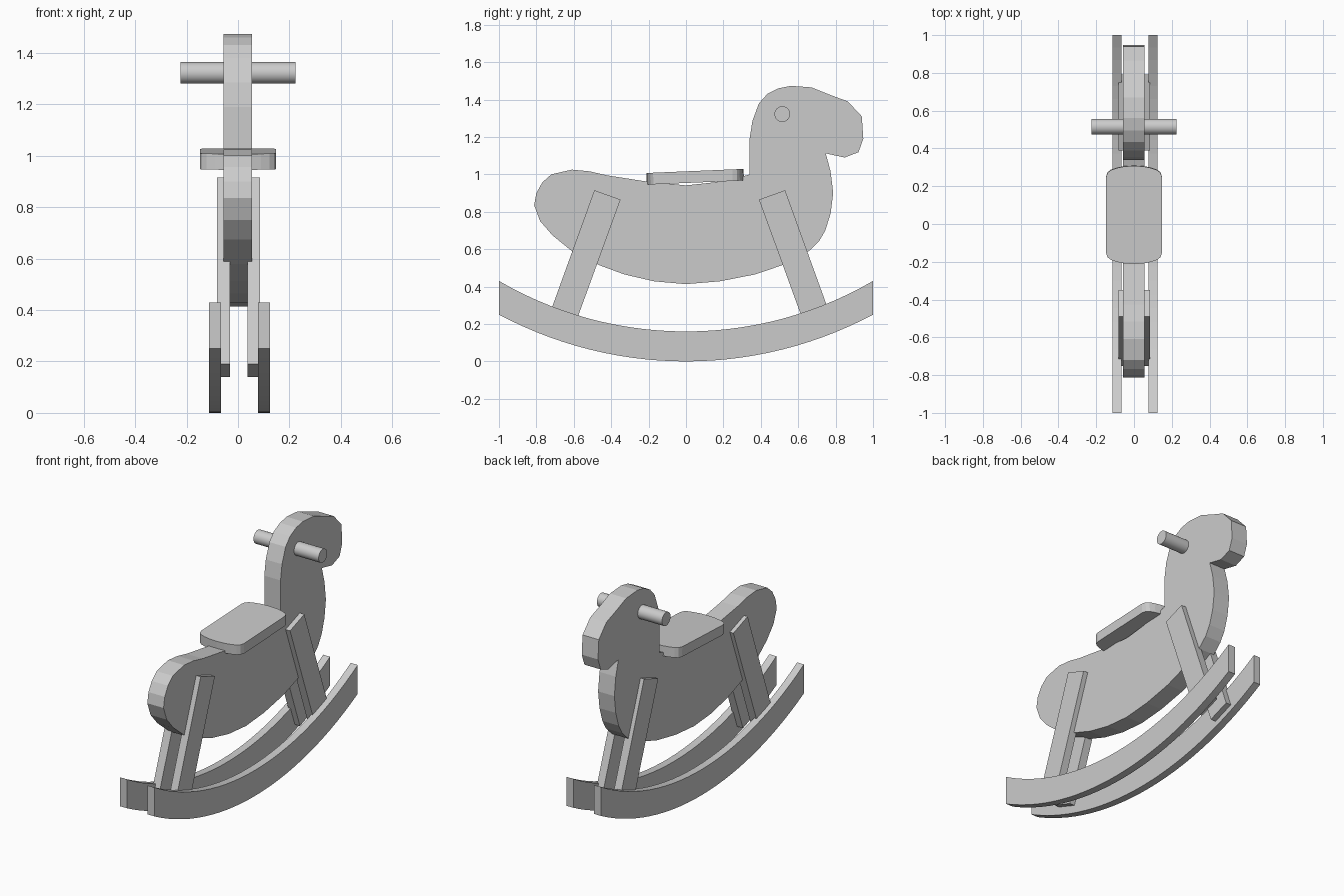
import bpy
import bmesh
import math
from mathutils import Matrix

cube = bpy.data.objects.get("Cube")
if cube:
    bpy.data.objects.remove(cube, do_unlink=True)

grey = bpy.data.materials.new("plain_grey")
grey.use_nodes = True
colour = (0.6, 0.6, 0.6, 1)
grey.diffuse_color = colour
grey.node_tree.nodes["Principled BSDF"].inputs["Base Color"].default_value = colour


def finish(name, bm):
    bmesh.ops.recalc_face_normals(bm, faces=bm.faces[:])
    mesh = bpy.data.meshes.new(name)
    bm.to_mesh(mesh)
    bm.free()
    mesh.materials.append(grey)
    obj = bpy.data.objects.new(name, mesh)
    bpy.context.collection.objects.link(obj)
    return obj


def slab(points, thickness):
    """Extrude a 3D outline along the thickness vector."""
    bm = bmesh.new()
    face = bm.faces.new([bm.verts.new(p) for p in points])
    ext = bmesh.ops.extrude_face_region(bm, geom=[face])
    verts = [g for g in ext["geom"] if isinstance(g, bmesh.types.BMVert)]
    bmesh.ops.translate(bm, verts=verts, vec=thickness)
    return bm


def side_panel(name, outline, x0, x1):
    """Board cut from a side outline of (y, z) points."""
    return finish(name, slab([(x0, y, z) for y, z in outline], (x1 - x0, 0, 0)))


# Body, neck and head: one board
body = [
    (.34, 1.0), (.34, 1.19), (.355, 1.285), (.39, 1.38), (.435, 1.43),
    (.495, 1.46), (.56, 1.473), (.67, 1.465), (.77, 1.425), (.865, 1.39),
    (.94, 1.31), (.948, 1.19), (.922, 1.118), (.848, 1.09), (.747, 1.112),
    (.773, 1.016), (.787, .9), (.773, .79), (.745, .7), (.71, .64),
    (.65, .583), (.543, .524), (.37, .465), (.18, .428), (0, .413),
    (-.17, .428), (-.33, .465), (-.46, .513), (-.596, .578), (-.714, .674),
    (-.78, .75), (-.812, .835), (-.8, .9), (-.768, .957), (-.72, 1.0),
    (-.61, 1.025), (-.515, 1.016), (-.425, .995), (-.22, .963), (0, .941),
    (.15, .957), (.29, .984)]
side_panel("body", body, -.057, .055)

# Rockers: two arcs meeting at the upright ends
def arc(half, low, high, steps=28):
    rise = high - low
    r = (half * half + rise * rise) / (2 * rise)
    a = math.asin(half / r)
    angles = [a * (2 * i / steps - 1) for i in range(steps + 1)]
    return [(r * math.sin(t), low + r * (1 - math.cos(t))) for t in angles]

rocker = arc(1, 0, .25) + arc(1, .16, .43)[::-1]
side_panel("rocker_right", rocker, -.113, -.066)
side_panel("rocker_left", rocker, .077, .125)

# Legs: slanted boards, mirrored front to back
leg = [(.37, .865), (.51, .915), (.772, .19), (.634, .14)]
for end, sign in (("front", 1), ("back", -1)):
    outline = [(.02 + sign * y, z) for y, z in leg]
    side_panel(end + "_leg_right", outline, -.082, -.031)
    side_panel(end + "_leg_left", outline, .037, .086)

# Seat: rounded plate with a slight tilt
half = [(0, .26), (.05, .257), (.09, .249), (.122, .238), (.14, .224), (.148, .2)]
right_side = half + [(x, -y) for x, y in half[::-1]]
seat = right_side + [(-x, y) for x, y in right_side[-2:0:-1]]
bm = slab([(x, y, -.031) for x, y in seat], (0, 0, .062))
bmesh.ops.transform(bm, verts=bm.verts[:],
                    matrix=Matrix.Translation((0, .049, .987)) @ Matrix.Rotation(.042, 4, "X"))
finish("seat", bm)

# Handle: round bar through the head
bpy.ops.mesh.primitive_cylinder_add(vertices=32, radius=.042, depth=.449,
                                    location=(0, .515, 1.322), rotation=(0, math.pi / 2, 0))
handle = bpy.context.object
handle.name = "handle"
handle.data.materials.append(grey)
bpy.ops.object.shade_smooth_by_angle()
